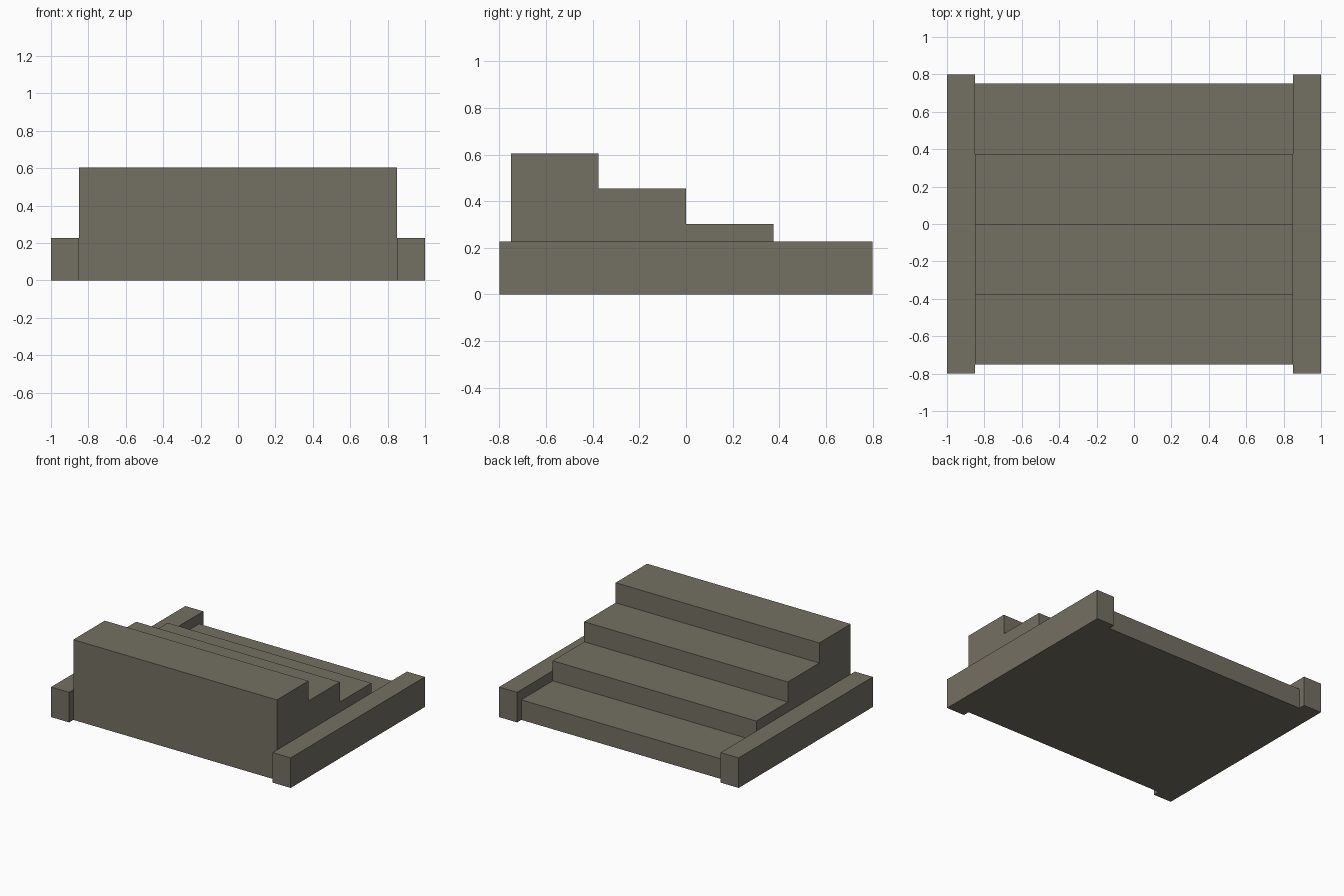
import bpy, bmesh

if "Cube" in bpy.data.objects:
    bpy.data.objects.remove(bpy.data.objects["Cube"])

stone = bpy.data.materials.new("weathered_stone")
stone.diffuse_color = (0.175, 0.16, 0.126, 1)
stone.use_nodes = True
stone.node_tree.nodes["Principled BSDF"].inputs["Base Color"].default_value = stone.diffuse_color

RISE, RUN, STEPS = 0.1513, 0.375, 4


def extrude_profile(name, profile, x0, x1):
    """Extrude a (y, z) outline along x into a closed solid."""
    bm = bmesh.new()
    face = bm.faces.new([bm.verts.new((x0, y, z)) for y, z in profile])
    ext = bmesh.ops.extrude_face_region(bm, geom=[face])
    verts = [v for v in ext["geom"] if isinstance(v, bmesh.types.BMVert)]
    bmesh.ops.translate(bm, verts=verts, vec=(x1 - x0, 0, 0))
    bmesh.ops.recalc_face_normals(bm, faces=bm.faces)
    mesh = bpy.data.meshes.new(name)
    bm.to_mesh(mesh)
    bm.free()
    mesh.materials.append(stone)
    obj = bpy.data.objects.new(name, mesh)
    bpy.context.collection.objects.link(obj)
    return obj


# Stair flight: tallest tread at the front, descending to the back
outline = [(0.75, 0), (-0.75, 0)]
for i in range(STEPS):
    y, z = -0.75 + i * RUN, RISE * (STEPS - i)
    outline += [(y, z), (y + RUN, z)]
extrude_profile("stair_flight", outline, -0.85, 0.85)

# Low side walls flanking the steps
wall = [(-0.8, 0), (0.8, 0), (0.8, RISE * 1.5), (-0.8, RISE * 1.5)]
for side, x0, x1 in (("left", -1.0, -0.85), ("right", 0.85, 1.0)):
    extrude_profile(side + "_side_wall", wall, x0, x1)
